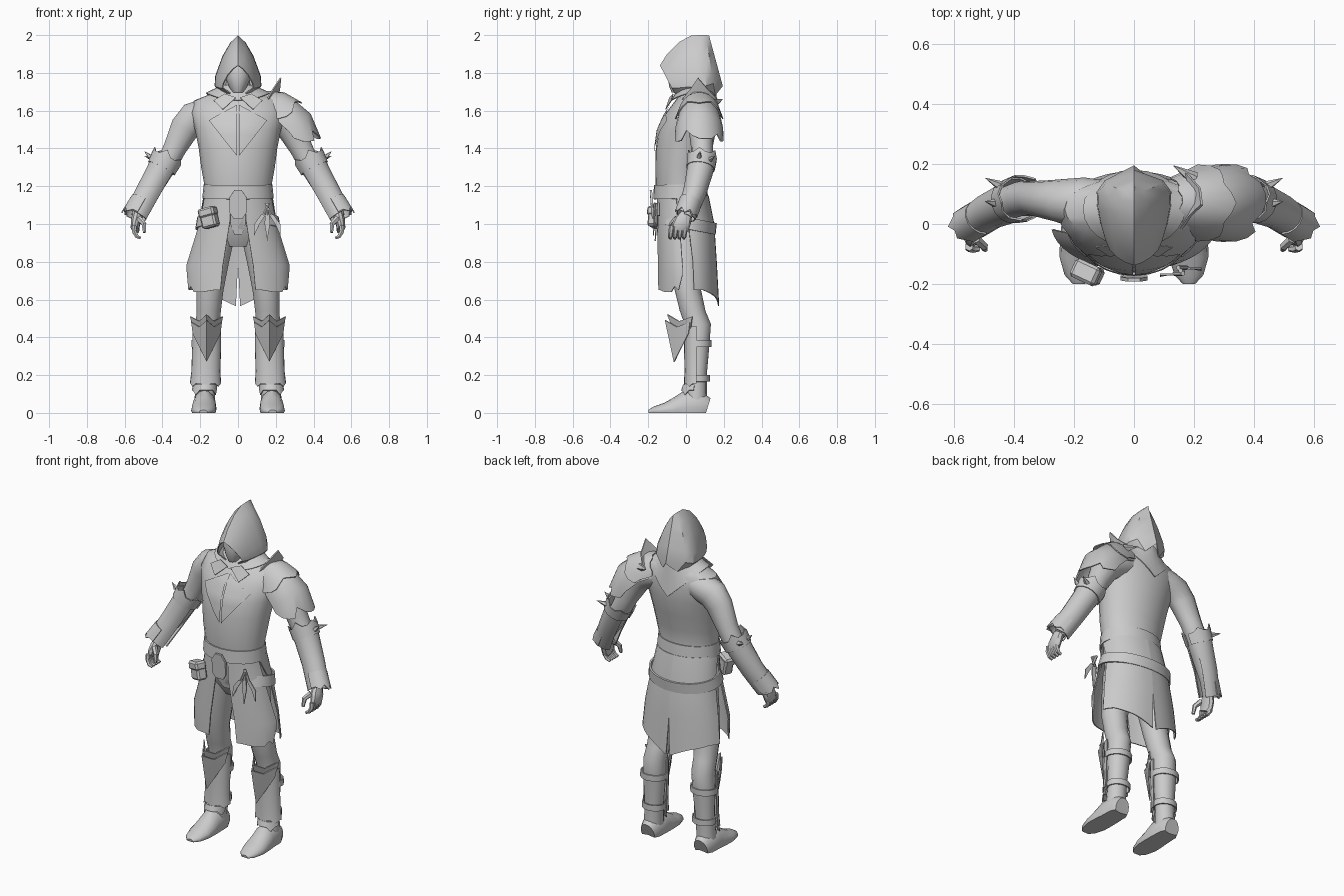
import bpy, bmesh, math
from mathutils import Vector

grey = bpy.data.materials.new("plain_grey")
grey.diffuse_color = (0.6, 0.6, 0.6, 1)


def make(name, bm, mirror=False, thick=0.0):
    bmesh.ops.remove_doubles(bm, verts=bm.verts, dist=0.0005)
    bmesh.ops.recalc_face_normals(bm, faces=bm.faces)
    me = bpy.data.meshes.new(name)
    bm.to_mesh(me)
    bm.free()
    me.materials.append(grey)
    ob = bpy.data.objects.new(name, me)
    bpy.context.collection.objects.link(ob)
    if thick:
        ob.modifiers.new("thickness", 'SOLIDIFY').thickness = thick
    if mirror:
        ob.modifiers.new("mirror", 'MIRROR').merge_threshold = 0.0005
    return ob


def skin(bm, rows, closed=False):
    rows = [[bm.verts.new(p) for p in row] for row in rows]
    m = len(rows[0])
    for r0, r1 in zip(rows, rows[1:]):
        for i in range(m if closed else m - 1):
            j = (i + 1) % m
            bm.faces.new((r0[i], r0[j], r1[j], r1[i]))
    return rows


def loft(name, rings, n=14, arc=None, flat=False, hint=(0, 1, 0), mirror=False,
         thick=0.0, floor=False):
    """Rings: (centre, side radius, up radius[, rim offsets[, arc]]). Flat rings stay level;
    angle 0 is back (+y), 90 is outward (+x), 180 is front."""
    cs = [Vector(r[0]) for r in rings]
    rows = []
    for k, ring in enumerate(rings):
        t = (cs[min(k + 1, len(cs) - 1)] - cs[max(k - 1, 0)]).normalized()
        if flat:
            t = Vector((0, 0, -1))
        s = Vector(hint)
        s = (s - t * s.dot(t)).normalized()
        u = t.cross(s)
        jag = ring[3] if len(ring) > 3 else (0,)
        a = ring[4] if len(ring) > 4 else arc
        row = []
        for i in range(n + 1 if a else n):
            ang = math.radians(a[0] + (a[1] - a[0]) * i / n if a else 360 * i / n)
            p = cs[k] + s * ring[1] * math.cos(ang) + u * ring[2] * math.sin(ang)
            p += t * jag[i % len(jag)]
            if floor:
                p.z = max(p.z, 0)
            row.append(p)
        rows.append(row)
    bm = bmesh.new()
    closed = len(rows[0]) == n
    rows = skin(bm, rows, closed)
    if closed and not thick:
        bm.faces.new(rows[0])
        bm.faces.new(rows[-1])
    return make(name, bm, mirror, thick)


def poly(name, pts, faces, mirror=False, thick=0.006):
    bm = bmesh.new()
    vs = [bm.verts.new(p) for p in pts]
    for f in faces:
        bm.faces.new([vs[i] for i in f])
    return make(name, bm, mirror, thick)


def spike(name, base, tip, r, mirror=False):
    mid = Vector(base).lerp(Vector(tip), 0.98)
    loft(name, [(base, r, r), (mid, 0.001, 0.001)], n=5, mirror=mirror)


# Torso: height, half width, front, back
body = [(1.72, .07, -.01, .12), (1.69, .14, -.03, .145), (1.655, .23, -.055, .155),
        (1.59, .25, -.105, .165), (1.5, .228, -.146, .16), (1.4, .208, -.16, .14),
        (1.3, .195, -.162, .115), (1.2, .177, -.16, .10), (1.1, .18, -.145, .115),
        (.98, .18, -.125, .12), (.88, .12, -.06, .08)]
torso = loft("torso", [((0, (f + b) / 2, z), (b - f) / 2, w) for z, w, f, b in body],
             n=24, flat=True)


def chest_y(x, z):
    for hi, lo in zip(body, body[1:]):
        if lo[0] <= z <= hi[0]:
            k = (hi[0] - z) / (hi[0] - lo[0])
            _, w, f, b = [p + (q - p) * k for p, q in zip(hi, lo)]
            return (f + b) / 2 - (b - f) / 2 * math.sqrt(1 - (x / w) ** 2)


# Chest diamond lying on the torso, split down the middle
rows = []
for i in range(11):
    z = 1.63 - .27 * i / 10
    w = .15 * min((1.632 - z) / .08, (z - 1.358) / .19, 1)
    rows.append([(.004 + w * j / 5, chest_y(.004 + w * j / 5, z) - .009, z) for j in range(6)])
bm = bmesh.new()
skin(bm, rows)
make("chest_diamond", bm, mirror=True)

# Arms
loft("arm", [((.10, .065, 1.60), .08, .07), ((.17, .07, 1.585), .085, .083),
             ((.235, .075, 1.56), .075, .088), ((.28, .08, 1.51), .066, .08),
             ((.335, .085, 1.40), .058, .062), ((.375, .085, 1.32), .058, .058),
             ((.43, .065, 1.23), .056, .055), ((.50, .03, 1.12), .042, .042),
             ((.535, .0, 1.04), .032, .032)], mirror=True)

# Hands
loft("palm", [((.53, .005, 1.06), .03, .028), ((.54, -.015, 1.02), .045, .028),
              ((.545, -.03, .985), .048, .024), ((.54, -.04, .965), .04, .018)],
     n=10, mirror=True)
for i in range(4):
    y = -.003 - .024 * i
    loft("finger", [((.548, y, .99), .015, .014), ((.55, y - .004, .96), .014, .013),
                    ((.535, y - .008, .934), .013, .011), ((.515, y - .008, .925), .009, .008)],
         n=6, mirror=True)
loft("thumb", [((.525, -.05, 1.03), .016, .018), ((.498, -.075, 1.0), .014, .014),
               ((.495, -.085, .955), .009, .009)], n=6, mirror=True)

# Gauntlets
loft("gauntlet", [((.385, .082, 1.335), .075, .076), ((.415, .072, 1.275), .07, .072),
                  ((.475, .045, 1.165), .062, .068),
                  ((.54, .0, 1.045), .055, .066, (0, 0, 0, .01, .015, 0, .015, .01, 0, .0))],
     n=12, arc=(-60, 240), mirror=True, thick=.006)
loft("gauntlet_cuff", [((.377, .085, 1.35), .08, .086, (0, 0, -.02, 0, 0, -.03)),
                       ((.405, .077, 1.295), .076, .08)],
     n=15, arc=(-80, 260), mirror=True, thick=.006)
loft("wrist_plate", [((.50, .025, 1.12), .062, .07),
                     ((.54, .0, 1.05), .062, .074, (0, 0, .02, 0, .03, 0, .02))],
     n=8, arc=(0, 180), mirror=True, thick=.006)
spike("gauntlet_spike", (.465, .07, 1.355), (.495, .075, 1.385), .014, mirror=True)
spike("gauntlet_rear_spike", (.44, .125, 1.34), (.495, .153, 1.36), .018, mirror=True)

# Head, neck and hood
loft("head", [((0, -.01, 1.9), .05, .045), ((0, -.015, 1.84), .075, .07),
              ((0, -.015, 1.78), .08, .07), ((0, -.02, 1.73), .07, .05),
              ((0, -.03, 1.695), .045, .03)], flat=True)
loft("neck", [((0, .03, 1.78), .06, .06), ((0, .04, 1.64), .075, .085)], flat=True)
arch = [(.5, 0), (.97, .2), (.94, .36), (.64, .67), (.32, .88), (0, 1)]
arch += [(-x, h) for x, h in arch[-2::-1]]
# half width, apex y, apex z, bottom y, bottom z
cuts = ((.085, -.138, 1.84, -.06, 1.69), (.10, -.10, 1.9, -.03, 1.675),
        (.116, -.035, 1.965, .015, 1.665), (.126, .03, 1.998, .065, 1.66),
        (.128, .075, 2.0, .115, 1.665), (.10, .105, 2.0, .155, 1.68),
        (.0, .122, 1.998, .195, 1.73))
bm = bmesh.new()
skin(bm, [[(w * x, yb + (ya - yb) * h, zb + (za - zb) * h) for x, h in arch]
          for w, ya, za, yb, zb in cuts])
make("hood", bm, thick=.006)

# Cowl draped over the shoulders, pointed at the back
rows = []
for k in range(5):
    f, row = k / 4, []
    for i in range(24):
        c, s = math.cos(math.tau * i / 24), math.sin(math.tau * i / 24)
        drop = .17 * (1 - abs(s)) ** .9 if c > 0 else .04 * c * c
        row.append(((.085 + .085 * f) * s,
                    .05 + c * (.105 + f * .025 if c > 0 else .08 + f * .05),
                    1.735 - f * (.04 + drop)))
    rows.append(row)
bm = bmesh.new()
skin(bm, rows, True)
make("cowl", bm, thick=.005)
poly("collar_flap", [(.01, -.088, 1.67), (.07, -.07, 1.69), (.13, -.078, 1.655),
                     (.08, -.11, 1.607)], [(0, 1, 3), (1, 2, 3)], mirror=True, thick=.004)

# Shoulder armour, on one side only
loft("shoulder_plate", [((.13, .07, 1.60), .08, .105), ((.2, .07, 1.57), .11, .13),
                        ((.28, .07, 1.495), .128, .137),
                        ((.335, .07, 1.41), .13, .112,
                         (-.05, -.02, .0, -.03, .01, .02, .02, .0, -.04, .01, .0, -.02, -.06))],
     n=12, arc=(-5, 185), thick=.006)
loft("shoulder_top_plate", [((.12, .07, 1.605), .085, .108, (0, -.01, 0)),
                            ((.18, .07, 1.58), .112, .134),
                            ((.235, .07, 1.54), .128, .145,
                             (-.03, 0, .01, 0, -.01, .01, .025, .01, -.01, 0, .01, 0, -.03))],
     n=12, arc=(0, 180), thick=.006)
poly("shoulder_collar", [(.15, -.02, 1.66), (.185, .03, 1.72), (.222, .065, 1.775),
                         (.215, .12, 1.71), (.17, .17, 1.66), (.19, .07, 1.66)],
     [(0, 1, 5), (1, 2, 5), (2, 3, 5), (3, 4, 5)], thick=.008)
spike("shoulder_rear_spike", (.2, .15, 1.64), (.13, .195, 1.66), .025)

# Legs and feet
legs = [(.1, 0, .96, .1, .09), (.125, 0, .8, .085, .08), (.148, .01, .65, .07, .073),
        (.155, .035, .54, .068, .066), (.16, .062, .47, .07, .065), (.165, .064, .36, .06, .066),
        (.17, .06, .2, .05, .055), (.175, .055, .1, .055, .055), (.178, .052, .02, .058, .055)]
loft("leg", [((x, y, z), ry, rx) for x, y, z, ry, rx in legs], flat=True, mirror=True)
loft("foot", [((.178, .112, .02), .045, .06), ((.178, .08, .03), .06, .08),
              ((.178, 0, .03), .063, .09), ((.18, -.05, .02), .066, .065),
              ((.182, -.11, .012), .066, .042), ((.183, -.17, .008), .048, .025),
              ((.183, -.198, .004), .022, .012)],
     hint=(1, 0, 0), n=16, mirror=True, floor=True)

# Greaves, shin points and straps
loft("greave", [((.165, .05, .46), .06, .075), ((.167, .05, .32), .06, .077),
                ((.17, .05, .22), .058, .077),
                ((.172, .05, .155), .062, .083, (0, 0, .015, 0, .0, .02, 0, 0, .015, 0, 0))],
     n=10, arc=(85, 275), flat=True, mirror=True, thick=.005)
loft("boot_cuff", [((.175, .045, .15), .06, .064),
                   ((.178, .04, .12), .066, .066, (0, 0, .025, 0, 0))],
     n=8, arc=(90, 270), flat=True, mirror=True, thick=.005)
for dz, dy, grow, tip in ((0, 0, 0, .27), (.03, .012, .006, .4)):
    poly("shin_point", [(.085 - grow, .02 + dy, .48 + dz), (.125, -.05 + dy, .455 + dz),
                        (.166, -.112 + dy, .49 + dz), (.207, -.05 + dy, .455 + dz),
                        (.248 + grow, .02 + dy, .48 + dz), (.24, .012 + dy, .42 + dz),
                        (.166, -.065 + dy, tip), (.092, .012 + dy, .42 + dz)],
         [(0, 1, 7), (1, 2, 6), (1, 6, 7), (2, 3, 6), (3, 5, 6), (3, 4, 5)], mirror=True)
for z, r in ((.385, .07), (.2, .06)):
    loft("leg_strap", [((.167, .066, z), r, r + .01), ((.168, .066, z - .035), r, r + .01)],
         flat=True, mirror=True, thick=.007)

# Skirt: split front panels and a back panel with a slit
loft("skirt_front", [((0, -.02, 1.15), .137, .183, (0,), (167, 105)),
                     ((0, -.01, 1.02), .147, .203, (0,), (168, 100)),
                     ((0, 0, .78), .155, .276, (0,), (163, 97)),
                     ((0, 0, .65), .156, .272, (0, 0, .005, .01, .01, .01, -.02, .0, -.08),
                      (160, 97))],
     n=8, flat=True, mirror=True, thick=.006)
loft("skirt_back", [((0, -.02, 1.15), .14, .183, (0,), (0, 105)),
                    ((0, 0, 1.0), .15, .208, (0,), (0, 85)),
                    ((0, 0, .8), .163, .25, (0,), (0, 77)),
                    ((0, 0, .62), .176, .265, (.055, .035, .015, 0, -.01, -.02, -.03, -.03, -.03),
                     (2.5, 76))],
     n=8, flat=True, mirror=True, thick=.006)

# Belts and centre buckle
loft("waist_belt", [((0, -.03, 1.21), .14, .182), ((0, -.028, 1.135), .145, .189)],
     n=24, thick=.008)
loft("hip_belt", [((0, .012, 1.035), .154, .216), ((0, 0, .975), .16, .226)],
     n=24, arc=(-135, 135), thick=.01)
poly("buckle", [(-.02, -.18, 1.18), (.02, -.18, 1.18), (.045, -.176, 1.14), (.045, -.172, 1.06),
                (.025, -.168, 1.03), (-.025, -.168, 1.03), (-.045, -.172, 1.06),
                (-.045, -.176, 1.14)], [range(8)], thick=.012)
poly("centre_cloth", [(-.045, -.155, 1.14), (.045, -.155, 1.14), (.04, -.14, 1.0),
                      (.02, -.11, .945), (-.02, -.11, .945), (-.04, -.14, 1.0)], [range(6)])

# Pouch with a flap
for name, size, z, y in (("pouch", (.085, .06, .10), 1.03, -.16),
                         ("pouch_flap", (.092, .066, .05), 1.062, -.161)):
    bm = bmesh.new()
    bmesh.ops.create_cube(bm, size=1)
    bmesh.ops.scale(bm, vec=size, verts=bm.verts)
    bmesh.ops.bevel(bm, geom=bm.edges[:], offset=.01, segments=1, affect='EDGES')
    ob = make(name, bm)
    ob.location = (-.152 + (z - 1.03) * -.25, y, z)
    ob.rotation_euler = (0, math.radians(-14), math.radians(-25))

# Fanned throwing knives
for x, lean, length in ((.135, -.035, .11), (.155, .0, .14), (.175, .035, .11)):
    y = -.165 + (x - .135) * .5
    poly("knife_blade", [(x - .012, y, 1.05), (x + .012, y, 1.05), (x + lean + .014, y, 1.0),
                         (x + lean * 1.4, y - .005, 1.05 - length),
                         (x + lean - .014, y, 1.0)], [range(5)])
    loft("knife_handle", [((x - lean * .8, y, 1.11), .008, .008), ((x, y, 1.045), .008, .008)], n=6)

# Bake modifiers, then smooth shading with crisp edges
bpy.ops.object.select_all(action='SELECT')
bpy.context.view_layer.objects.active = torso
bpy.ops.object.convert(target='MESH')
bpy.ops.object.shade_smooth_by_angle(angle=math.radians(35))
